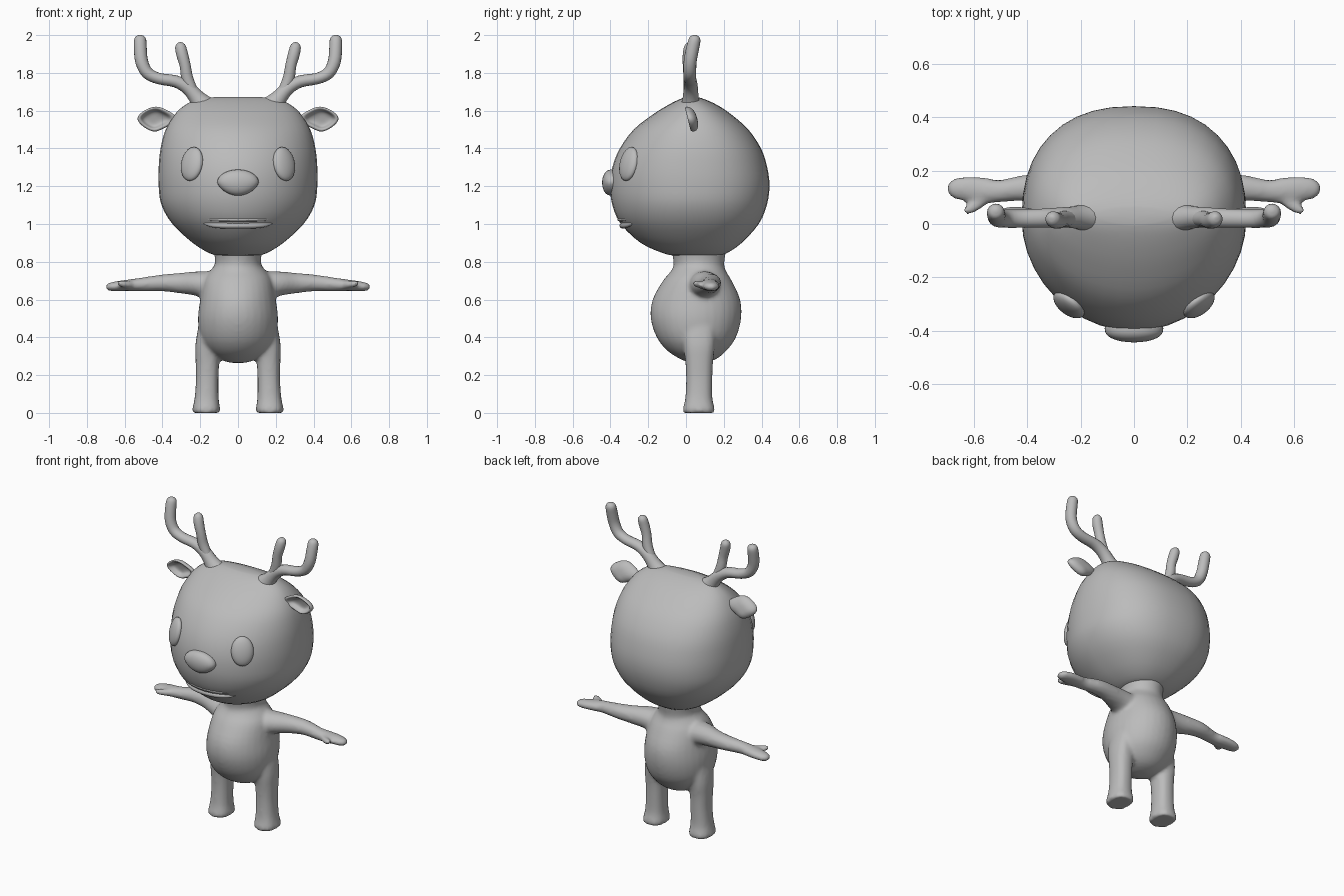
import bpy, bmesh, math
from mathutils import Vector, Matrix

if "Cube" in bpy.data.objects:
    bpy.data.objects.remove(bpy.data.objects["Cube"])

grey = bpy.data.materials.new("plain grey")
grey.diffuse_color = (0.5, 0.5, 0.5, 1)
grey.use_nodes = True
grey.node_tree.nodes["Principled BSDF"].inputs["Base Color"].default_value = grey.diffuse_color


def finish(bm, name):
    bmesh.ops.recalc_face_normals(bm, faces=bm.faces[:])
    me = bpy.data.meshes.new(name)
    bm.to_mesh(me)
    bm.free()
    for p in me.polygons:
        p.use_smooth = True
    me.materials.append(grey)
    ob = bpy.data.objects.new(name, me)
    bpy.context.collection.objects.link(ob)
    return ob


def catmull(rows, steps):
    """Smoothly resample a list of number rows."""
    rows = [Vector(r) for r in rows]
    out = []
    for i in range(len(rows) - 1):
        p0, p1, p2, p3 = rows[max(i - 1, 0)], rows[i], rows[i + 1], rows[min(i + 2, len(rows) - 1)]
        for k in range(steps):
            t = k / steps
            out.append(0.5 * (2 * p1 + (p2 - p0) * t + (2 * p0 - 5 * p1 + 4 * p2 - p3) * t * t
                              + (3 * p1 - p0 - 3 * p2 + p3) * t ** 3))
    return out + [rows[-1]]


def skin(bm, rings, start, end):
    """Join vertex rings and close both ends with fans."""
    n = len(rings[0])
    vs = [[bm.verts.new(p) for p in r] for r in rings]
    for a, b in zip(vs, vs[1:]):
        for i in range(n):
            bm.faces.new((a[i], a[(i + 1) % n], b[(i + 1) % n], b[i]))
    for ring, tip in ((vs[0], start), (vs[-1], end)):
        c = bm.verts.new(tip)
        for i in range(n):
            bm.faces.new((ring[i], ring[(i + 1) % n], c))


def loft(bm, rows, side=1, n=16, front=2, back=2, axis=None, steps=3):
    """Rows are x, y, z, depth radius, cross radius along a path."""
    rows = catmull([(r[0] * side, *r[1:]) for r in rows], steps)
    cs = [Vector(r[:3]) for r in rows]
    rings = []
    for i, (c, r) in enumerate(zip(cs, rows)):
        t = axis or (cs[min(i + 1, len(cs) - 1)] - cs[max(i - 1, 0)]).normalized()
        u = Vector((0, 1, 0))
        u = (u - t * u.dot(t)).normalized()
        v = t.cross(u)
        ring = []
        for k in range(n):
            a = 2 * math.pi * k / n
            s, q = math.sin(a), math.cos(a)
            e = 2 / (front if s < 0 else back)
            ring.append(c + u * r[3] * math.copysign(abs(s) ** e, s)
                        + v * r[4] * math.copysign(abs(q) ** e, q))
        rings.append(ring)
    skin(bm, rings, cs[0], cs[-1])


def upright(rows):
    """Turn z, half width, front y, back y into loft rows."""
    return [(0, (f + b) / 2, z, (b - f) / 2, w) for z, w, f, b in rows]


UP = Vector((0, 0, 1))

# Body with arms, hands and legs fused into one skin
bm = bmesh.new()
loft(bm, upright([(.265, .04, .02, .10), (.285, .10, -.03, .16), (.33, .16, -.10, .215),
                  (.40, .20, -.155, .265), (.50, .212, -.187, .292), (.60, .20, -.177, .287),
                  (.70, .182, -.122, .242), (.75, .15, -.08, .212), (.79, .122, -.065, .202),
                  (.87, .13, -.08, .215)]), n=32, axis=UP)
for s in (1, -1):
    # arm and mitten
    loft(bm, [(.10, .09, .665, .09, .085), (.20, .10, .683, .078, .068), (.30, .125, .687, .058, .055),
              (.40, .135, .688, .051, .045), (.50, .124, .681, .042, .037), (.56, .125, .677, .050, .032),
              (.62, .132, .673, .048, .028), (.67, .132, .668, .040, .024), (.698, .13, .666, .022, .015)], s)
    # thumb
    loft(bm, [(.54, .11, .677, .022, .022), (.59, .072, .68, .022, .021),
              (.62, .053, .684, .019, .018), (.637, .044, .686, .011, .011)], s, n=12)
    # leg and foot
    loft(bm, [(.168, .068, 0, .083, .072), (.168, .068, .02, .085, .074), (.166, .068, .08, .072, .064),
              (.163, .07, .18, .070, .060), (.162, .07, .27, .074, .063), (.160, .07, .36, .085, .066),
              (.150, .07, .46, .09, .06)], s, axis=UP, front=2.4, back=2.4)
body = finish(bm, "body")
m = body.modifiers.new("fuse", 'REMESH')
m.mode, m.voxel_size, m.use_smooth_shade = 'VOXEL', .012, True
m = body.modifiers.new("soften", 'SMOOTH')
m.factor, m.iterations = .5, 5

# Head
bm = bmesh.new()
loft(bm, upright([(.832, .10, -.06, .17), (.845, .15, -.12, .215), (.90, .24, -.24, .295),
                  (1.0, .347, -.345, .385), (1.1, .405, -.39, .428), (1.2, .42, -.402, .442),
                  (1.3, .42, -.39, .43), (1.4, .41, -.35, .397), (1.5, .383, -.277, .33),
                  (1.58, .335, -.175, .24), (1.63, .28, -.095, .165), (1.66, .215, -.035, .10),
                  (1.672, .12, 0, .06)]), n=40, axis=UP, front=1.95, back=2.35)
finish(bm, "head")

# Lips following the curve of the face
for name, z, face, r, half in (("upper_lip", 1.024, -.357, .010, .175), ("lower_lip", .992, -.340, .016, .182)):
    bm = bmesh.new()
    rows = []
    for i in range(-6, 7):
        x = half * i / 6
        y = .02 + (face - .02) * math.sqrt(1 - (x / .35) ** 2)
        taper = max(.25, (1 - (i / 6) ** 4) ** .5)
        rows.append((x, y + .004, z + (.012 if r > .012 else 0) * (i / 6) ** 4, r * taper, r * taper))
    loft(bm, rows, n=10, steps=2)
    finish(bm, name)

# Nose, narrower towards the bottom
bm = bmesh.new()
bmesh.ops.create_uvsphere(bm, u_segments=28, v_segments=18, radius=1)
for v in bm.verts:
    x, y, z = v.co
    y = math.copysign(abs(y) ** .8, y)
    v.co = (x * .11 * (1 + .18 * min(z, 0)), -.392 + y * .052, 1.22 + z * (.068 if z > 0 else .07))
finish(bm, "nose")

for s, label in ((1, "left"), (-1, "right")):
    # Eye: flattened oval lying on the face
    n = Vector((.58 * s, -.76, .22)).normalized()
    u = UP.cross(n).normalized()
    w = n.cross(u)
    basis = Matrix((u * .068, w * .092, n * .032)).transposed().to_4x4()
    bm = bmesh.new()
    bmesh.ops.create_uvsphere(bm, u_segments=24, v_segments=14, radius=1,
                              matrix=Matrix.Translation((.244 * s, -.303, 1.318)) @ basis)
    finish(bm, label + "_eye")

    # Antler: curved beam with one upright tine
    bm = bmesh.new()
    loft(bm, [(.17, .025, 1.61, .06, .07), (.215, .025, 1.665, .043, .044), (.265, .025, 1.72, .038, .036),
              (.33, .022, 1.755, .036, .032), (.42, .02, 1.77, .034, .030), (.48, .02, 1.80, .034, .032),
              (.510, .022, 1.86, .034, .034), (.517, .035, 1.93, .034, .034),
              (.518, .046, 1.975, .031, .032), (.518, .05, 1.993, .021, .022), (.518, .051, 2.0, .006, .006)], s)
    loft(bm, [(.24, .022, 1.70, .03, .03), (.268, .018, 1.77, .030, .031), (.280, .012, 1.84, .029, .029),
              (.296, .014, 1.90, .031, .031), (.305, .02, 1.94, .028, .028), (.308, .022, 1.957, .016, .016),
              (.309, .022, 1.962, .005, .005)], s)
    finish(bm, label + "_antler")

    # Ear: leaf outline, rounded behind and cupped in front
    outline = [(.32, 1.575), (.375, 1.605), (.43, 1.632), (.50, 1.605), (.552, 1.558),
               (.50, 1.508), (.44, 1.478), (.395, 1.505), (.32, 1.535)]
    cx, cz = .45, 1.557

    def ear_ring(scale, dy):
        pts = []
        for x, z in outline:
            x, z = cx + (x - cx) * scale, cz + (z - cz) * scale
            pts.append(Vector((x * s, .005 + (1.63 - z) * .25 + dy, z)))
        return pts

    def ear_tip(dy):
        return Vector((cx * s, .005 + (1.63 - cz) * .25 + dy, cz))

    bm = bmesh.new()
    skin(bm, [ear_ring(.55, .034), ear_ring(.9, .018), ear_ring(1, -.002), ear_ring(.92, -.016),
              ear_ring(.74, -.014), ear_ring(.62, .012), ear_ring(.35, .019)], ear_tip(.038), ear_tip(.02))
    ear = finish(bm, label + "_ear")
    ear.modifiers.new("round", 'SUBSURF').levels = 2
    ear.modifiers["round"].render_levels = 2
